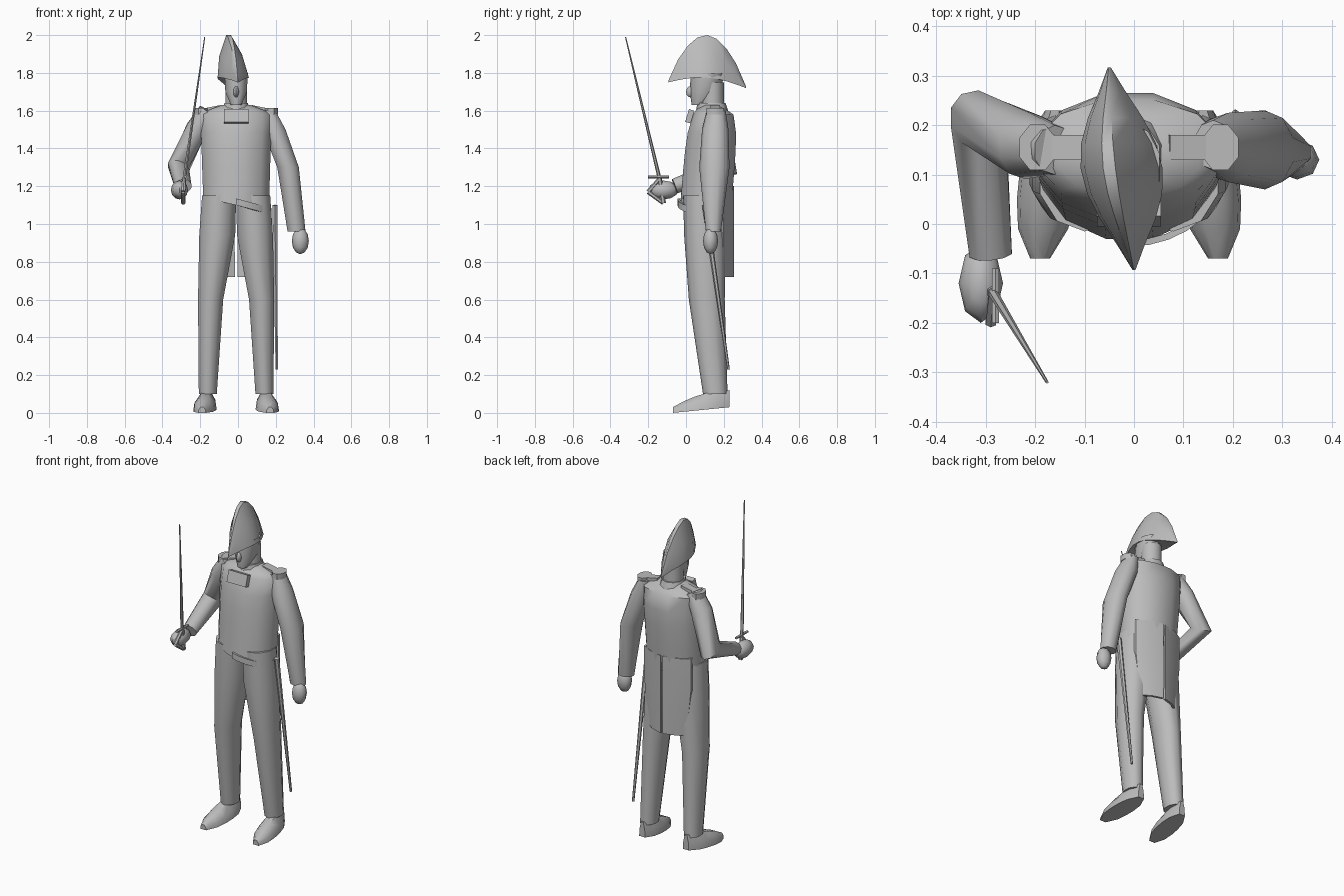
import bpy, bmesh, math
from mathutils import Euler, Matrix, Vector

default_cube = bpy.data.objects.get("Cube")
if default_cube:
    bpy.data.objects.remove(default_cube)

shade = (0.5, 0.5, 0.5, 1)
grey = bpy.data.materials.new("plain_grey")
grey.use_nodes = True
grey.diffuse_color = shade
for node in grey.node_tree.nodes:
    if node.type == 'BSDF_PRINCIPLED':
        node.inputs["Base Color"].default_value = shade

MIDDLE = -.01          # the body's own centre line
SIDES = (("left", 1), ("right", -1))


def finish(name, bm):
    """Turn a bmesh into a smooth shaded object with crisp edges."""
    bmesh.ops.recalc_face_normals(bm, faces=bm.faces)
    mesh = bpy.data.meshes.new(name)
    bm.to_mesh(mesh)
    bm.free()
    mesh.shade_smooth()
    mesh.set_sharp_from_angle(angle=math.radians(50))
    mesh.materials.append(grey)
    obj = bpy.data.objects.new(name, mesh)
    bpy.context.collection.objects.link(obj)


def loft(name, rings):
    """Skin equal-length rings of points and close both ends."""
    bm = bmesh.new()
    rows = [[bm.verts.new(point) for point in ring] for ring in rings]
    count = len(rows[0])
    for lower, upper in zip(rows, rows[1:]):
        for i in range(count):
            j = (i + 1) % count
            bm.faces.new((lower[i], lower[j], upper[j], upper[i]))
    for end in (rows[0], rows[-1]):
        bm.faces.new(end)
    finish(name, bm)


def ellipse(centre, across, deep, sides):
    """Ring of points around a centre, spanned by two vectors."""
    angles = [math.tau * (i + .5) / sides for i in range(sides)]
    return [centre + across * math.cos(a) + deep * math.sin(a) for a in angles]


def tube(name, path, level=False, sides=10):
    """Tapered limb; stations are (x, y, z, half width, half depth)."""
    points = [Vector(station[:3]) for station in path]
    last = len(points) - 1
    rings = []
    for i, (*_, width, depth) in enumerate(path):
        into = (points[i] - points[max(i - 1, 0)]).normalized()
        out = (points[min(i + 1, last)] - points[i]).normalized()
        along = Vector((0, 0, 1)) if level else (into + out).normalized()
        across = (Vector((1, 0, 0)) - along * along.x).normalized()
        rings.append(ellipse(points[i], across * width, along.cross(across) * depth, sides))
    loft(name, rings)


def rod(name, start, end, thick, tip):
    tube(name, [(*start, thick, thick), (*end, tip, tip)], sides=6)


def ball(name, centre, size):
    bm = bmesh.new()
    place = Matrix.LocRotScale(Vector(centre), None, Vector(size))
    bmesh.ops.create_uvsphere(bm, u_segments=8, v_segments=6, radius=1, matrix=place)
    finish(name, bm)


def block(name, centre, size, turn=(0, 0, 0)):
    bm = bmesh.new()
    place = Matrix.LocRotScale(Vector(centre), Euler(turn), Vector(size))
    bmesh.ops.create_cube(bm, size=1, matrix=place)
    finish(name, bm)


# Coat body: rounded chest, hem sloping down to the left
def coat_ring(t):
    centre = Vector((MIDDLE, .105 + .04 * t, 1.1 + .48 * t))
    across = Vector((.18 + .015 * t, 0, -.04 * (1 - t) ** 4))
    deep = Vector((0, .14 - .03 * t ** 6, 0))
    return ellipse(centre, across, deep, 12)


shoulders = [coat_ring(i / 5) for i in range(6)]
neckline = Vector((MIDDLE, .13, 1.63))
for scale, drop in ((.75, .025), (.4, 0)):
    shoulders.append([neckline + Vector((scale * (p.x - MIDDLE), scale * (p.y - .14), -drop))
                      for p in coat_ring(1)])
loft("coat_body", shoulders)
tube("collar", [(MIDDLE, .14, 1.58, .085, .09), (MIDDLE, .135, 1.64, .065, .075)], level=True)
block("collar_front", (MIDDLE, .02, 1.57), (.13, .03, .07), (-.3, 0, 0))

# Sword belt across the left front
belt = []
for i in range(8):
    a = math.pi / 2 * (i / 7 - 1)
    side, front = math.cos(a), math.sin(a)
    belt.append([(MIDDLE + .18 * grow * side, .1 + .14 * grow * front, 1.1 - .05 * side + lift)
                 for grow, lift in ((.95, 0), (1.04, 0), (1.04, .035), (.95, .035))])
loft("sword_belt", belt)

# Parts that match on both sides
for side, sign in SIDES:
    def x(offset):
        return MIDDLE + sign * offset

    tube(side + "_trouser_leg", [(x(.09), .095, 1.15, .095, .11), (x(.1), .1, .94, .1, .11),
                                 (x(.135), .11, .6, .07, .095), (x(.15), .155, .1, .05, .065)],
         level=True)

    # Foot, from heel to toe
    foot = []
    for i in range(6):
        t = i / 5
        half = .02 + .04 * math.sqrt(abs(math.sin(math.pi * t)))
        sole, instep = .03 * (1 - t), .12 - .09 * t * t
        foot.append([(x(.15 + .03 * t + half * u), .23 - .3 * t, sole + (instep - sole) * v)
                     for u, v in ((-1, 0), (1, 0), (.9, .5), (.4, 1), (-.4, 1), (-.9, .5))])
    loft(side + "_foot", foot)

    # Coat tail, wrapping towards the hip
    tail = []
    for height, width in ((1.2, .16), (1, .16), (.72, .13)):
        back = [(u, .255 - .06 * u * u) for u in (.05, .6, 1)]
        inner = [(u, y - .015) for u, y in reversed(back)]
        tail.append([(x(u * width), y, height) for u, y in back + inner])
    loft(side + "_coat_tail", tail)

    # Epaulette pad and its strap
    pad = (x(.185), .155, 1.58)
    tube(side + "_epaulette", [(*pad, .04, .05), (pad[0], pad[1], 1.615, .04, .05)],
         level=True, sides=8)
    block(side + "_strap", (x(.13), .155, 1.61), (.1, .05, .02), (0, sign * .2, 0))

# Hanging left arm
tube("left_arm", [(.16, .16, 1.6, .04, .05), (.19, .155, 1.5, .065, .07),
                  (.265, .15, 1.3, .06, .08), (.31, .145, .96, .05, .04)], level=True)
ball("left_hand", (.33, .13, .91), (.045, .04, .07))

# Right arm, bent forward at the elbow
tube("right_arm", [(-.16, .15, 1.6, .05, .05), (-.22, .16, 1.5, .06, .07),
                   (-.315, .21, 1.3, .06, .07), (-.29, -.06, 1.2, .045, .04)])
ball("right_hand", (-.31, -.12, 1.18), (.045, .08, .05))

# Head
tube("neck", [(MIDDLE, .14, 1.6, .06, .06), (MIDDLE, .14, 1.75, .06, .06)], level=True)
tube("head", [(MIDDLE, .06, 1.63, .03, .03), (MIDDLE, .1, 1.7, .06, .08),
              (MIDDLE, .115, 1.8, .065, .09)], level=True)
ball("nose", (MIDDLE, .025, 1.7), (.015, .025, .03))

# Cocked hat: peaked sections from front tip to back tip
outline = ((-1, 0), (-.9, .5), (-.45, 1), (-.15, 1), (.55, .55), (1, 0))
hat = []
for i in range(9):
    t = i / 8
    swell = abs(math.sin(math.pi * t))
    brim = 1.75 + .04 * swell - .03 * t
    rise = .01 + .215 * swell ** .8
    half = .003 + .08 * swell ** 1.2
    hat.append([(half * u - .05 * t, .41 * t - .093, brim + rise * v) for u, v in outline])
loft("cocked_hat", hat)

# Drawn sword
hilt, pommel = (-.285, -.14, 1.24), (-.29, -.12, 1.11)
knuckle = (-.29, -.2, 1.17)
rod("sword_blade", hilt, (-.176, -.32, 1.99), .01, .003)
rod("sword_grip", pommel, hilt, .014, .012)
rod("guard_lower", pommel, knuckle, .01, .012)
rod("guard_upper", knuckle, hilt, .012, .01)
rod("sword_crossbar", (-.28, -.2, 1.25), (-.28, -.09, 1.25), .008, .008)

# Scabbard on the left hip
rod("scabbard", (.195, .1, 1.1), (.205, .225, .23), .015, .007)
